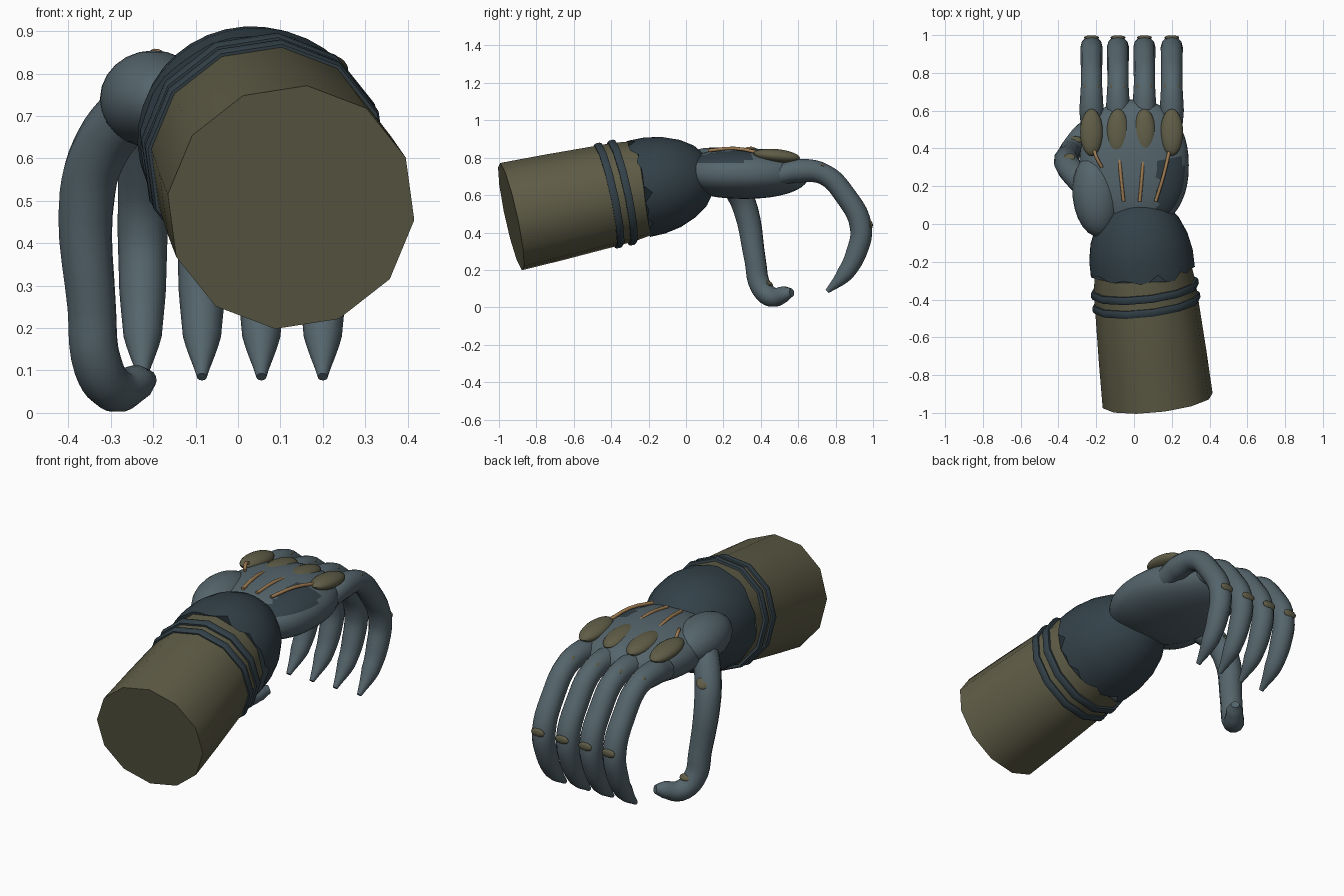
import bpy, bmesh, math, random
from mathutils import Vector, Matrix

random.seed(4)
if "Cube" in bpy.data.objects:
    bpy.data.objects.remove(bpy.data.objects["Cube"])


def material(name, rgb):
    m = bpy.data.materials.new(name)
    m.use_nodes = True
    m.diffuse_color = (*rgb, 1)
    m.node_tree.nodes["Principled BSDF"].inputs["Base Color"].default_value = (*rgb, 1)
    return m


SKIN = material("blue grey", (0.09, 0.13, 0.15))
OLIVE = material("olive", (0.115, 0.108, 0.062))
DARK = material("dark slate", (0.033, 0.053, 0.066))
CORD = material("tan orange", (0.34, 0.20, 0.085))


def smooth(ob, angle=40):
    bpy.ops.object.select_all(action="DESELECT")
    ob.select_set(True)
    bpy.context.view_layer.objects.active = ob
    bpy.ops.object.shade_smooth_by_angle(angle=math.radians(angle))


def finish(name, bm, mats):
    bmesh.ops.recalc_face_normals(bm, faces=bm.faces)
    me = bpy.data.meshes.new(name)
    bm.to_mesh(me)
    bm.free()
    ob = bpy.data.objects.new(name, me)
    bpy.context.collection.objects.link(ob)
    for m in mats:
        me.materials.append(m)
    smooth(ob)
    return ob


def ellipsoid(name, loc, radii, mats, tilt=(0, 0, 0), power=1.0, rule=None, seg=24):
    bm = bmesh.new()
    bmesh.ops.create_uvsphere(bm, u_segments=seg, v_segments=seg // 2, radius=1)
    rot = Matrix.Rotation(tilt[2], 3, "Z") @ Matrix.Rotation(tilt[1], 3, "Y") @ Matrix.Rotation(tilt[0], 3, "X")
    for v in bm.verts:
        c = Vector([math.copysign(abs(a) ** power, a) * r for a, r in zip(v.co, radii)])
        v.co = rot @ c + Vector(loc)
    if rule:
        for f in bm.faces:
            f.material_index = int(rule(f.calc_center_median()))
    return finish(name, bm, mats)


def tube(name, points, radii, mat, res=5):
    cu = bpy.data.curves.new(name, "CURVE")
    cu.dimensions = "3D"
    cu.bevel_depth = 1
    cu.bevel_resolution = 4
    cu.use_fill_caps = True
    cu.resolution_u = res
    sp = cu.splines.new("BEZIER")
    sp.bezier_points.add(len(points) - 1)
    for bp, p, r in zip(sp.bezier_points, points, radii):
        bp.co, bp.radius = p, r
        bp.handle_left_type = bp.handle_right_type = "AUTO"
    ob = bpy.data.objects.new(name, cu)
    bpy.context.collection.objects.link(ob)
    bpy.ops.object.select_all(action="DESELECT")
    ob.select_set(True)
    bpy.context.view_layer.objects.active = ob
    bpy.ops.object.convert(target="MESH")
    ob = bpy.context.object
    ob.data.materials.clear()
    ob.data.materials.append(mat)
    smooth(ob, 50)


# Forearm axis, shared by the sleeve, bands and wrist
START = Vector((0.125, -0.935, 0.485))
AXIS = Vector((-0.095, 0.83, 0.18)).normalized()
FRAME = AXIS.to_track_quat("Z", "Y").to_matrix()


def lathe(name, profile, mat, sides, jag=0.0, wide=1.0, closed=False):
    bm = bmesh.new()
    rings = []
    for i, (s, r) in enumerate(profile):
        ring = []
        for k in range(sides):
            a = math.radians(6) + math.tau * k / sides
            t = s + (random.uniform(-jag, jag) if i == 0 else 0)
            ring.append(bm.verts.new(START + FRAME @ Vector((r * wide * math.cos(a), r * math.sin(a), t))))
        rings.append(ring)
    pairs = list(zip(rings, rings[1:] + rings[:1])) if closed else list(zip(rings, rings[1:]))
    for a, b in pairs:
        for k in range(sides):
            n = (k + 1) % sides
            bm.faces.new((a[k], a[n], b[n], b[k]))
    if not closed:
        bm.faces.new(rings[0])
        bm.faces.new(rings[-1])
    return finish(name, bm, [mat])


# Sleeve, its two bands and the ragged wrist cuff
lathe("forearm_sleeve", [(0, 0.295), (0.24, 0.288), (0.62, 0.272), (0.88, 0.235)], OLIVE, 12)
for i, s in enumerate((0.515, 0.59)):
    lathe(f"sleeve_band_{i + 1}", [(s, 0.26), (s, 0.284), (s + 0.01, 0.289), (s + 0.03, 0.289),
                                   (s + 0.04, 0.284), (s + 0.04, 0.26)], DARK, 12, closed=True)
lathe("wrist_cuff", [(0.71, 0.264), (0.79, 0.263), (0.88, 0.247), (0.97, 0.212), (1.04, 0.165),
                     (1.09, 0.1), (1.11, 0.02)], DARK, 36, jag=0.03, wide=1.05)

# Palm with a dark patch on the outer back corner, and thumb mound
ellipsoid("palm", (0, 0.31, 0.715), (0.29, 0.35, 0.135), [SKIN, DARK], power=0.9, seg=48,
          rule=lambda c: c.x > 0.13 and c.z > 0.77 + 0.1 * max(0, c.y - 0.2) and c.y < 0.34)
ellipsoid("thumb_mound", (-0.2, 0.15, 0.74), (0.125, 0.22, 0.115), [SKIN], tilt=(0, 0, 0.1))

# Four curled fingers, each with knuckle plate, joint pads and tendon
finger = [(0.50, 0.71), (0.60, 0.73), (0.74, 0.71), (0.85, 0.60), (0.935, 0.43),
          (0.91, 0.29), (0.85, 0.18), (0.755, 0.085)]
finger_r = [0.055, 0.064, 0.056, 0.057, 0.059, 0.055, 0.045, 0.012]
tendon_x = [-0.17, -0.055, 0.03, 0.115]
for i, x in enumerate((-0.225, -0.085, 0.055, 0.2)):
    n = i + 1
    tube(f"finger_{n}", [(x, y, z) for y, z in finger], finger_r, SKIN)
    ellipsoid(f"knuckle_plate_{n}", (x, 0.485, 0.81), (0.06, 0.125, 0.036), [OLIVE], tilt=(-0.1, 0, 0))
    ellipsoid(f"upper_joint_pad_{n}", (x, 0.73, 0.757), (0.042, 0.025, 0.013), [OLIVE], tilt=(-0.4, 0, 0), seg=16)
    ellipsoid(f"lower_joint_pad_{n}", (x, 0.987, 0.44), (0.04, 0.012, 0.022), [OLIVE], seg=16)
    back = 0.3 if i == 0 else 0.12
    tube(f"tendon_{n}", [(tendon_x[i], back, 0.838), ((x + tendon_x[i]) / 2, (back + 0.4) / 2, 0.85),
                         (x * 0.95, 0.4, 0.825)], [0.009] * 3, CORD, 3)

# Thumb hanging down with an inward hooked tip
tube("thumb", [(-0.25, 0.2, 0.72), (-0.32, 0.27, 0.63), (-0.355, 0.32, 0.52), (-0.345, 0.37, 0.25),
               (-0.33, 0.40, 0.11), (-0.29, 0.46, 0.055), (-0.235, 0.53, 0.072), (-0.21, 0.565, 0.08)],
     [0.07, 0.068, 0.067, 0.058, 0.058, 0.054, 0.042, 0.022], SKIN)
ellipsoid("thumb_upper_pad", (-0.345, 0.345, 0.61), (0.035, 0.035, 0.014), [OLIVE], tilt=(-0.6, -0.5, 0), seg=16)
ellipsoid("thumb_lower_pad", (-0.31, 0.445, 0.125), (0.035, 0.022, 0.014), [OLIVE], tilt=(-0.6, 0, 0), seg=16)
